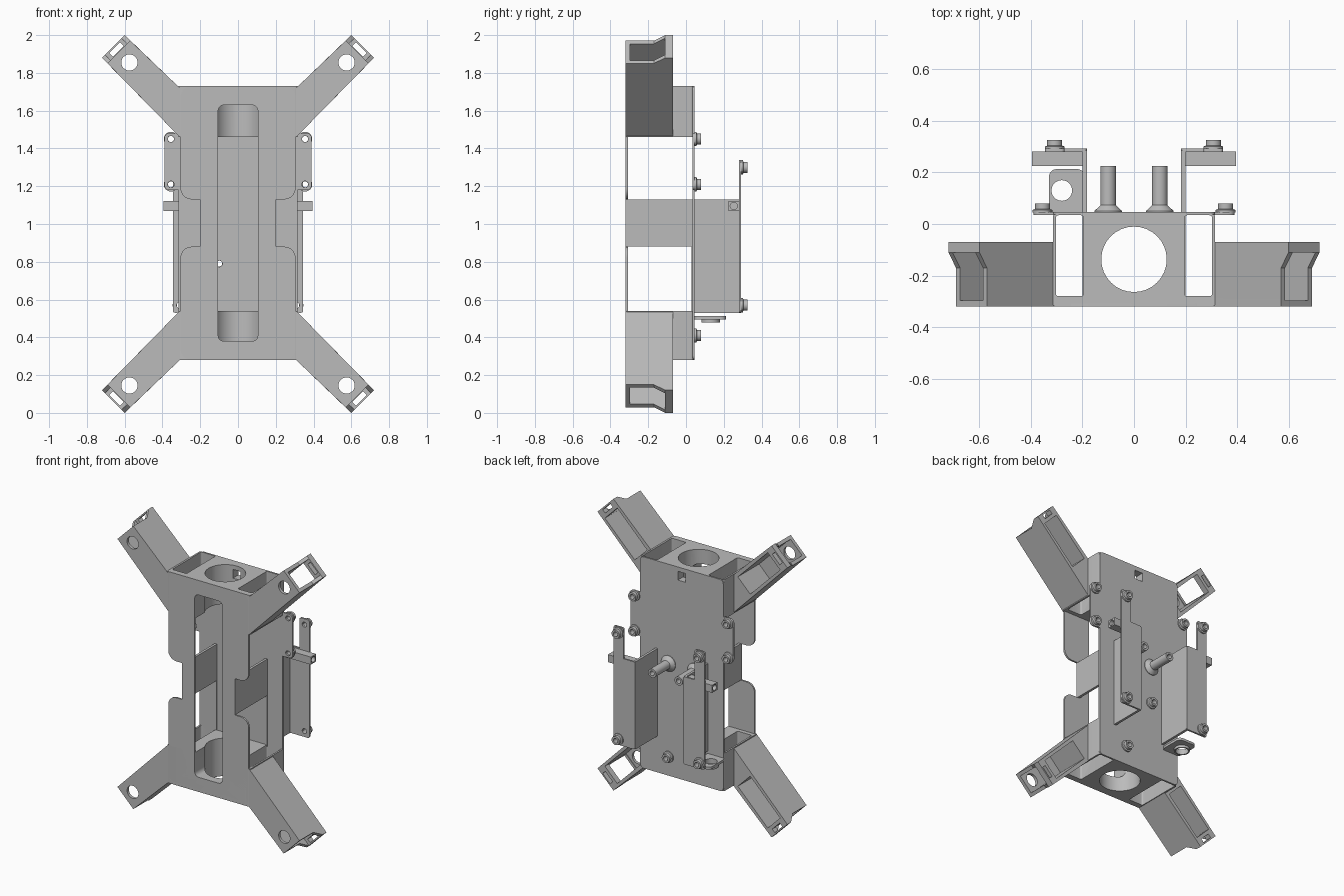
import bpy, bmesh, math
from mathutils import Matrix, Vector

if "Cube" in bpy.data.objects:
    bpy.data.objects.remove(bpy.data.objects["Cube"], do_unlink=True)

grey = bpy.data.materials.new("plain grey")
grey.use_nodes = True
grey.diffuse_color = (0.5, 0.5, 0.5, 1)
grey.node_tree.nodes["Principled BSDF"].inputs["Base Color"].default_value = (0.5, 0.5, 0.5, 1)


def place(axis, p, h):
    """Put a 2D profile point at height h along the given axis."""
    a, b = p
    return {"X": (h, a, b), "Y": (a, h, b), "Z": (a, b, h)}[axis]


def loft(name, axis, rings, radius=0.0):
    """Join equal-length profiles [(points, height), ...]; round the convex corners."""
    bm = bmesh.new()
    loops = [[bm.verts.new(place(axis, p, h)) for p in pts] for pts, h in rings]
    n = len(loops[0])
    for low, high in zip(loops, loops[1:]):
        for i in range(n):
            j = (i + 1) % n
            bm.faces.new((low[i], low[j], high[j], high[i]))
    bm.faces.new(loops[0])
    bm.faces.new(loops[-1])
    bmesh.ops.recalc_face_normals(bm, faces=bm.faces)
    if radius:
        along = Vector(place(axis, (0, 0), 1))
        edges = [e for e in bm.edges
                 if abs((e.verts[0].co - e.verts[1].co).normalized().dot(along)) > 0.99
                 and e.calc_face_angle_signed() > 0.1]
        bmesh.ops.bevel(bm, geom=edges, offset=radius, segments=5, affect="EDGES", profile=0.5)
    me = bpy.data.meshes.new(name)
    bm.to_mesh(me)
    bm.free()
    me.materials.append(grey)
    ob = bpy.data.objects.new(name, me)
    bpy.context.collection.objects.link(ob)
    return ob


def prism(name, axis, pts, a, b, radius=0.0):
    return loft(name, axis, [(pts, a), (pts, b)], radius)


def rect(x0, x1, y0, y1):
    return [(x0, y0), (x1, y0), (x1, y1), (x0, y1)]


def circle(c, r, n=32):
    return [(c[0] + r * math.cos(2 * math.pi * i / n),
             c[1] + r * math.sin(2 * math.pi * i / n)) for i in range(n)]


def both_sides(half):
    """Complete a right-hand outline with its mirror image."""
    return half + [(-x, z) for x, z in reversed(half)]


def cut(ob, *cutters):
    bpy.context.view_layer.objects.active = ob
    for c in cutters:
        c.hide_render = True
        m = ob.modifiers.new("cut", "BOOLEAN")
        m.operation, m.solver, m.object = "DIFFERENCE", "EXACT", c
        bpy.ops.object.modifier_apply(modifier=m.name)
    for c in cutters:
        bpy.data.objects.remove(c, do_unlink=True)
    return ob


def mirrored(ob, name, sx, sz):
    """Copy a part reflected about x = 0 and/or z = 1."""
    me = ob.data.copy()
    mid = Matrix.Translation((0, 0, 1))
    me.transform(mid @ Matrix.Diagonal((sx, 1, sz, 1)) @ mid.inverted())
    if sx * sz < 0:
        me.flip_normals()
    new = bpy.data.objects.new(name, me)
    bpy.context.collection.objects.link(new)
    return new


def hole(axis, c, r, a, b):
    return prism("cutter", axis, circle(c, r), a, b)


def slot_cutter():
    return prism("cutter", "Y", rect(-0.105, 0.105, 0.38, 1.63), -0.4, -0.137, 0.03)


def vent_cutter():
    return prism("cutter", "Y", rect(-0.03, 0.03, 1.64, 1.70), -0.05, 0.2)


# Front plate with a waist notch and a long slot
front = prism("front_plate", "Y", both_sides(
    [(0.305, 0.28), (0.305, 0.88), (0.2, 0.88), (0.2, 1.13), (0.305, 1.13), (0.305, 1.73)]),
    -0.32, -0.308, 0.06)
cut(front, slot_cutter())

# End blocks with a round bore and two square windows
for name, z0, z1 in (("lower_block", 0.28, 0.54), ("upper_block", 1.46, 1.73)):
    block = prism(name, "Z", rect(-0.315, 0.315, -0.32, 0.038), z0, z1, 0.012)
    cut(block, hole("Z", (0, -0.137), 0.127, z0 - 0.1, z1 + 0.1),
        *[prism("cutter", "Z", rect(min(s * 0.195, s * 0.303), max(s * 0.195, s * 0.303),
                                    -0.28, 0.034), z0 - 0.1, z1 + 0.1, 0.01) for s in (-1, 1)],
        slot_cutter(), vent_cutter())

# Back plate with two wings
wing_spots = [(s * 0.355, z) for s in (-1, 1) for z in (1.21, 1.45)]
plate_spots = wing_spots + [(-0.1, 0.79), (0.1, 0.41)]
back = prism("back_plate", "Y", both_sides(
    [(0.315, 0.28), (0.315, 1.18), (0.39, 1.18), (0.39, 1.48), (0.315, 1.48), (0.315, 1.73)]),
    0.034, 0.046, 0.025)
cut(back, vent_cutter(), *[hole("Y", p, 0.017, 0, 0.1) for p in plate_spots])

# Corner arm: stepped tip, pocket open to the rear and the end
D, N, TIP = Vector((1, 1)).normalized(), Vector((1, -1)).normalized(), Vector((0.66, 1.94))


def on_arm(u0, u1, v):
    return [tuple(TIP + D * u + N * w) for u, w in ((u0, -v), (u1, -v), (u1, v), (u0, v))]


def arm_ring(back_off):
    tip = on_arm(-0.1, -back_off, 0.085)
    return [(0.308, 1.72), tip[1], tip[2], (0.308, 1.46)]


arm = loft("arm_upper_left", "Y",
           [(arm_ring(0.042), -0.32), (arm_ring(0.042), -0.17),
            (arm_ring(0), -0.11), (arm_ring(0), -0.07)])
cut(arm,
    prism("cutter", "Y", on_arm(-0.38, -0.06, 0.066), -0.3, 0),
    prism("cutter", "Y", on_arm(-0.1, 0.1, 0.062), -0.296, -0.11),
    prism("cutter", "Y", on_arm(-0.037, -0.01, 0.04), -0.15, 0),
    hole("Y", (0.575, 1.855), 0.043, -0.4, -0.25))
arms = [arm, mirrored(arm, "arm_upper_right", -1, 1),
        mirrored(arm, "arm_lower_left", 1, -1), mirrored(arm, "arm_lower_right", -1, -1)]

# Side brackets: wall, rear flange and square tube
wall = prism("bracket_wall_left", "X",
             [(-0.32, 0.88), (0.03, 0.88), (0.03, 0.53), (0.285, 0.53), (0.285, 1.13), (-0.32, 1.13)],
             0.183, 0.2)
flange = prism("bracket_flange_left", "Y",
               [(0.183, 0.53), (0.345, 0.53), (0.345, 1.34), (0.27, 1.34), (0.27, 1.13), (0.183, 1.13)],
               0.28, 0.292, 0.012)
flange_spots = [(0.308, 0.57), (0.308, 1.3)]
cut(flange, *[hole("Y", p, 0.017, 0.2, 0.4) for p in flange_spots])
tube = prism("square_tube_left", "X", rect(0.225, 0.282, 1.07, 1.122), 0.195, 0.395)
cut(tube, hole("X", (0.253, 1.096), 0.019, 0.25, 0.5))
for part in (wall, flange, tube):
    mirrored(part, part.name.replace("left", "right"), -1, 1)


# Hollow bushings on the plate and the flanges
def bushing(name, spot, y):
    ob = loft(name, "Y", [(circle(spot, 0.038), y), (circle(spot, 0.038), y + 0.01),
                          (circle(spot, 0.029), y + 0.013), (circle(spot, 0.029), y + 0.034)])
    return cut(ob, hole("Y", spot, 0.016, y - 0.1, y + 0.1))


for i, p in enumerate(plate_spots):
    bushing(f"plate_bushing_{i + 1}", p, 0.045)
for i, (x, z) in enumerate(flange_spots):
    for s in (-1, 1):
        bushing(f"flange_bushing_{'left' if s > 0 else 'right'}_{i + 1}", (s * x, z), 0.291)

# Rear posts with conical feet
for s in (-1, 1):
    c = (s * 0.1, 1.05)
    post = loft("post_left" if s > 0 else "post_right", "Y",
                [(circle(c, 0.054), 0.045), (circle(c, 0.054), 0.05),
                 (circle(c, 0.03), 0.073), (circle(c, 0.03), 0.225)])
    cut(post, hole("Y", c, 0.016, 0.12, 0.3))

# Small rear lug with a ring beneath it
lug = prism("rear_lug", "Z", rect(-0.33, -0.19, 0.04, 0.213), 0.495, 0.512, 0.03)
ring = prism("lug_ring", "Z", circle((-0.28, 0.13), 0.049), 0.478, 0.5)
for ob in (lug, ring):
    cut(ob, hole("Z", (-0.28, 0.13), 0.04, 0.4, 0.6))

# Smooth the round surfaces and keep the hard edges
bpy.ops.object.select_all(action="DESELECT")
for ob in bpy.context.collection.objects:
    if ob.type == "MESH" and grey.name in ob.data.materials:
        ob.select_set(True)
        bpy.context.view_layer.objects.active = ob
bpy.ops.object.shade_smooth_by_angle(angle=math.radians(30))
